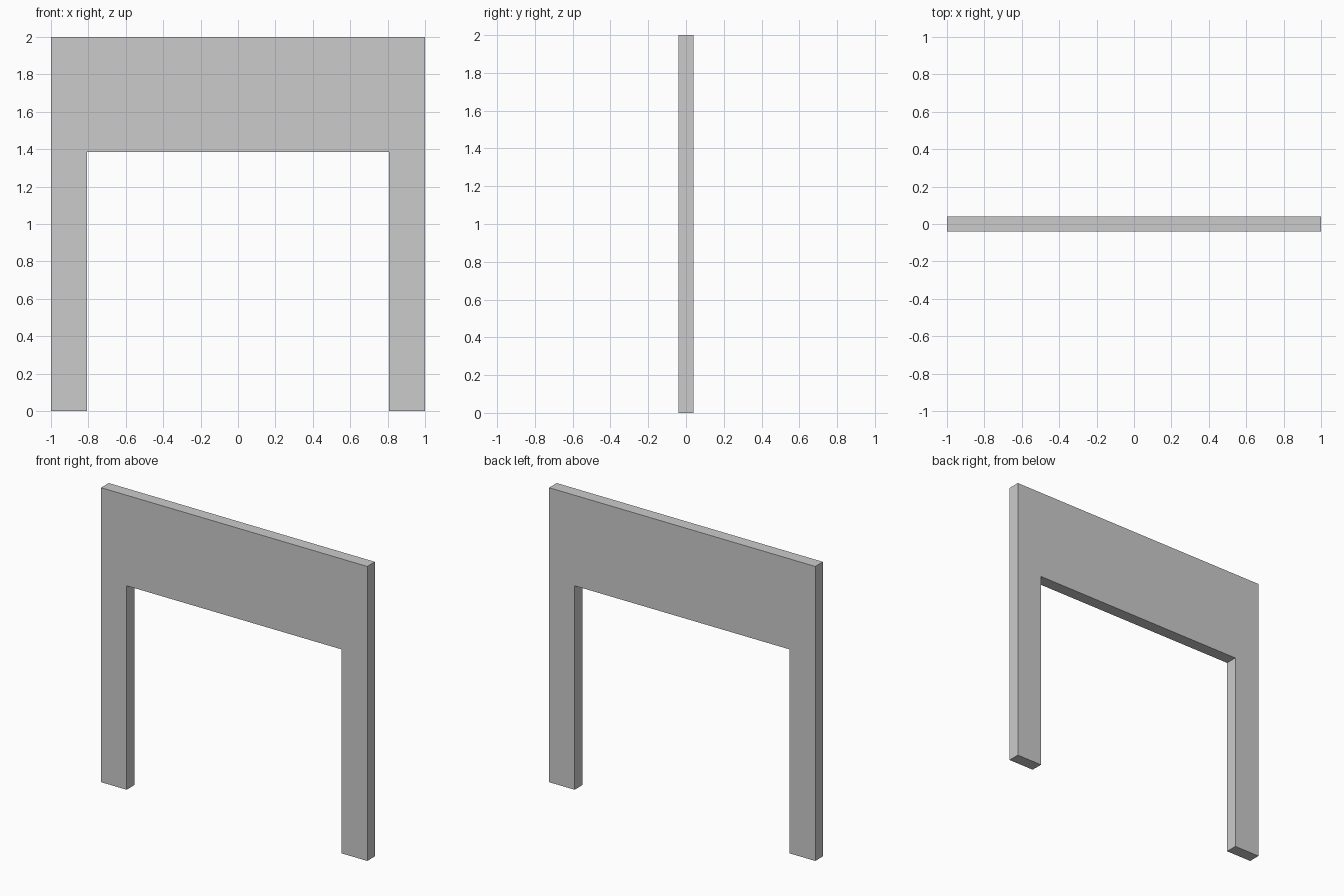
import bpy
import bmesh

if "Cube" in bpy.data.objects:
    bpy.data.objects.remove(bpy.data.objects["Cube"])

HALF_WIDTH, INNER, HEIGHT, OPENING, HALF_DEPTH = 1.0, 0.808, 2.0, 1.385, 0.041

# Front outline: two legs joined by a deep top band
half = [(INNER, OPENING), (INNER, 0), (HALF_WIDTH, 0), (HALF_WIDTH, HEIGHT)]
outline = half + [(-x, z) for x, z in reversed(half)]

# Extrude the outline through the thickness
bm = bmesh.new()
face = bm.faces.new([bm.verts.new((x, -HALF_DEPTH, z)) for x, z in outline])
result = bmesh.ops.extrude_face_region(bm, geom=[face], use_keep_orig=True)
moved = [g for g in result["geom"] if isinstance(g, bmesh.types.BMVert)]
bmesh.ops.translate(bm, verts=moved, vec=(0, 2 * HALF_DEPTH, 0))
bmesh.ops.recalc_face_normals(bm, faces=bm.faces)

mesh = bpy.data.meshes.new("door_surround")
bm.to_mesh(mesh)
bm.free()
bpy.context.collection.objects.link(bpy.data.objects.new("door_surround", mesh))
